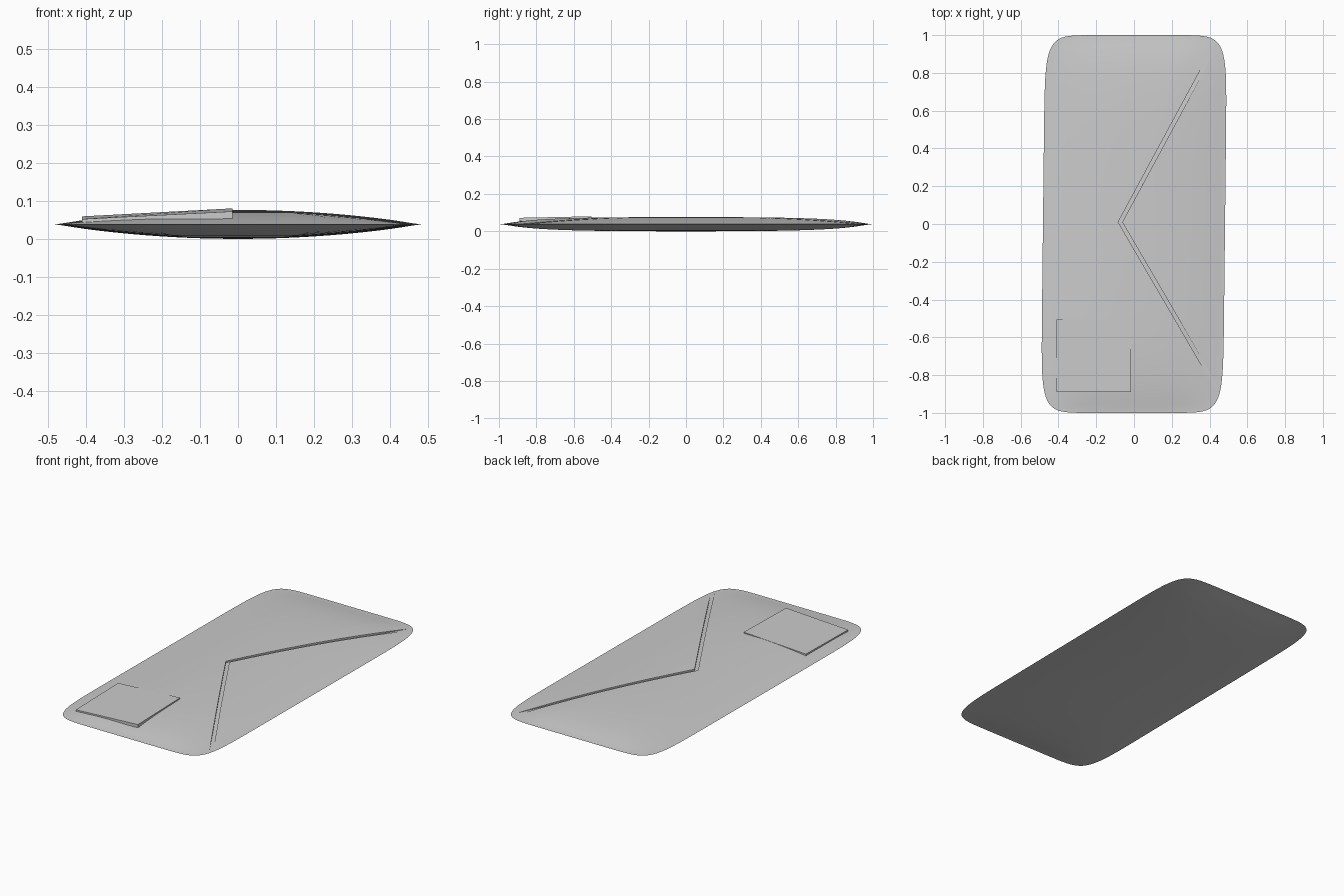
import bpy, bmesh
from math import sin, cos, pi

if "Cube" in bpy.data.objects:
    bpy.data.objects.remove(bpy.data.objects["Cube"])

A, H, MID = 0.482, 0.038, 0.038
SHEAR = 0.011

def bulge(x, y):
    """Half thickness of the padded body at a plan position."""
    u = min(1, abs(x - SHEAR * y) / A)
    v = min(1, abs(y))
    return H * (1 - u ** 2) * (1 - v ** 5) ** 0.8

def make_object(name, bm):
    bmesh.ops.recalc_face_normals(bm, faces=bm.faces)
    me = bpy.data.meshes.new(name)
    bm.to_mesh(me)
    bm.free()
    ob = bpy.data.objects.new(name, me)
    bpy.context.collection.objects.link(ob)
    return ob

def power(c, e):
    return (1 if c >= 0 else -1) * abs(c) ** e

def loft(bm, rings, closed=True):
    for a, b in zip(rings, rings[1:]):
        n = len(a)
        for i in range(n):
            j = (i + 1) % n
            bm.faces.new((a[i], a[j], b[j], b[i]))

# padded envelope body: rounded rectangle rings, top centre to bottom centre
N, R = 128, 24
bm = bmesh.new()
rings = []
levels = [(sin(pi / 2 * k / R), 1) for k in range(1, R + 1)]
levels += [(s, -1) for s, _ in reversed(levels[:-1])]
for s, side in levels:
    ring = []
    for i in range(N):
        t = 2 * pi * (i + 0.5) / N
        y = s * power(sin(t), 0.2)
        x = s * A * power(cos(t), 0.2) + SHEAR * y
        z = MID + side * bulge(x, y) * (1 - s ** 20)
        ring.append(bm.verts.new((x, y, z)))
    rings.append(ring)
loft(bm, rings)
for ring, side in ((rings[0], 1), (rings[-1], -1)):
    c = bm.verts.new((0, 0, MID + side * H))
    for i in range(N):
        bm.faces.new((c, ring[i], ring[(i + 1) % N]))
body = make_object("envelope_body", bm)

# V-shaped flap groove, cut a little below the surface
bm = bmesh.new()
corners = [(0.435, 0.95), (-0.073, 0.01), (0.44, -0.87)]
path = []
for (x0, y0), (x1, y1) in zip(corners, corners[1:]):
    path += [(x0 + (x1 - x0) * k / 20, y0 + (y1 - y0) * k / 20) for k in range(20)]
path.append(corners[-1])
W, DEPTH = 0.011, 0.009
rings = []
for x, y in path:
    z = MID + bulge(x, y)
    d = min(DEPTH, 0.6 * bulge(x, y))
    rings.append([bm.verts.new(p) for p in (
        (x - W, y, z - d), (x + W, y, z - d),
        (x + W, y, z + 0.03), (x - W, y, z + 0.03))])
loft(bm, rings)
bm.faces.new(rings[0])
bm.faces.new(rings[-1])
cutter = make_object("flap_groove_cutter", bm)
cutter.hide_render = True
cutter.hide_set(True)
cut = body.modifiers.new("flap_groove", 'BOOLEAN')
cut.object = cutter
cut.operation = 'DIFFERENCE'
cut.solver = 'EXACT'

# apply the cut, then smooth the padding while keeping the groove crisp
bpy.context.view_layer.objects.active = body
body.select_set(True)
bpy.ops.object.modifier_apply(modifier=cut.name)
bpy.ops.object.shade_smooth_by_angle(angle=0.52)

# tilted stamp slab, partly sunk into the padding
bm = bmesh.new()
top = [(-0.41, -0.89, 0.052), (-0.015, -0.89, 0.072),
       (-0.015, -0.505, 0.080), (-0.41, -0.505, 0.059)]
rings = [[bm.verts.new((x, y, z - d)) for x, y, z in top] for d in (0, 0.018)]
loft(bm, rings)
for ring in rings:
    bm.faces.new(ring)
make_object("stamp", bm)
